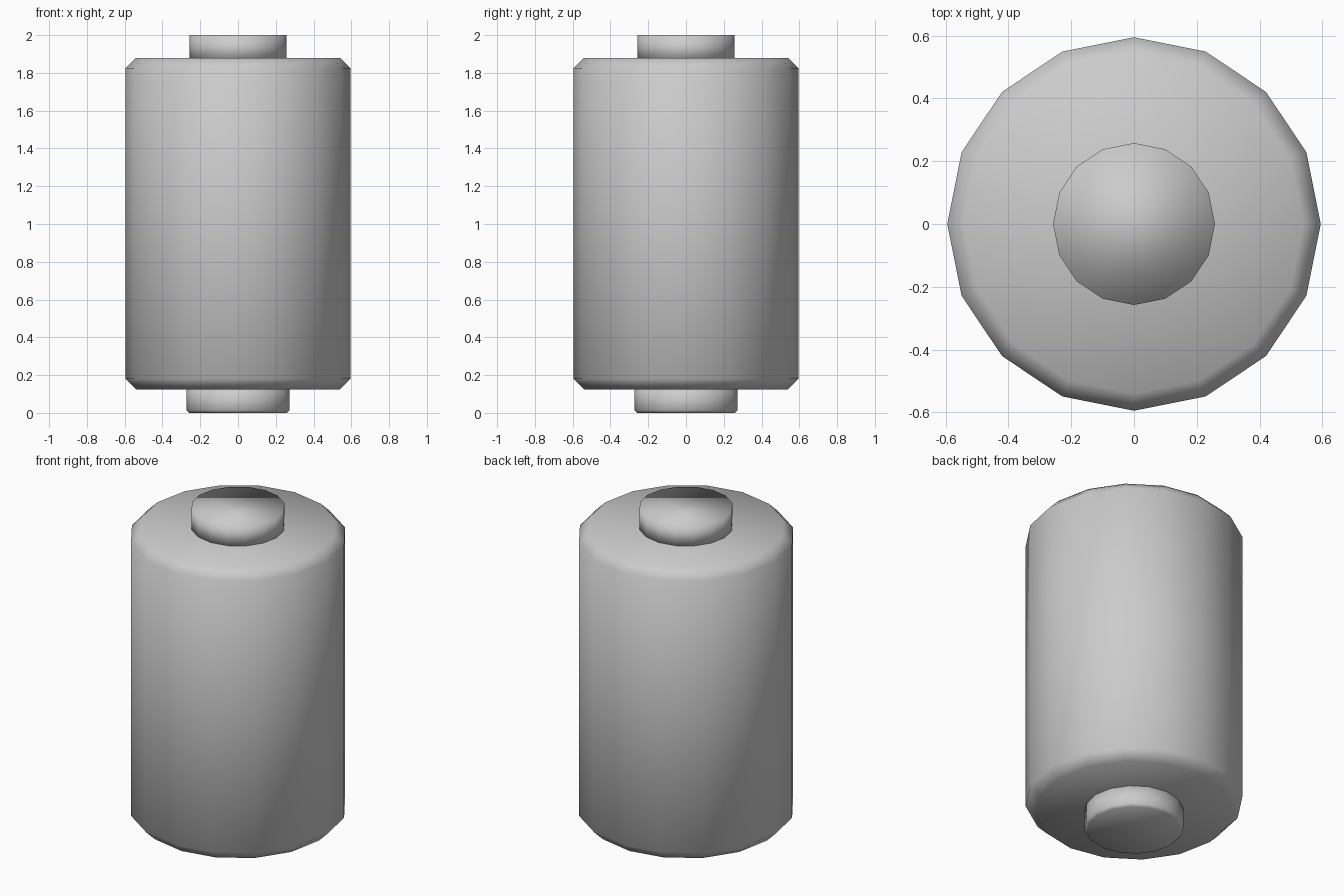
import bpy
import bmesh
from math import cos, sin, tau

cube = bpy.data.objects.get("Cube")
if cube:
    bpy.data.objects.remove(cube, do_unlink=True)

SIDES = 16

# One plain grey for the whole model
grey = bpy.data.materials.new("light_grey")
grey.use_nodes = True
colour = (0.6, 0.6, 0.6, 1)
grey.diffuse_color = colour
grey.node_tree.nodes["Principled BSDF"].inputs["Base Color"].default_value = colour


def lathe(name, profile):
    """Turn a (radius, height) profile, listed bottom to top, into a capped solid."""
    bm = bmesh.new()
    rings = [[bm.verts.new((r * cos(tau * i / SIDES), r * sin(tau * i / SIDES), z))
              for i in range(SIDES)] for r, z in profile]
    for low, high in zip(rings, rings[1:]):
        for i in range(SIDES):
            j = (i + 1) % SIDES
            bm.faces.new((low[i], low[j], high[j], high[i]))
    bm.faces.new(rings[0][::-1])
    bm.faces.new(rings[-1])
    for face in bm.faces:
        face.smooth = True
    mesh = bpy.data.meshes.new(name)
    bm.to_mesh(mesh)
    bm.free()
    mesh.materials.append(grey)
    obj = bpy.data.objects.new(name, mesh)
    bpy.context.collection.objects.link(obj)
    return obj


# Chamfered main cylinder
lathe("body", [(0.54, 0.125), (0.595, 0.18), (0.595, 1.825), (0.54, 1.88)])

# Top stub, plain rim
lathe("top_stub", [(0.258, 1.86), (0.258, 2.0)])

# Bottom stub, slightly wider with a softened rim
lathe("bottom_stub", [(0.258, 0), (0.272, 0.014), (0.272, 0.14)])
